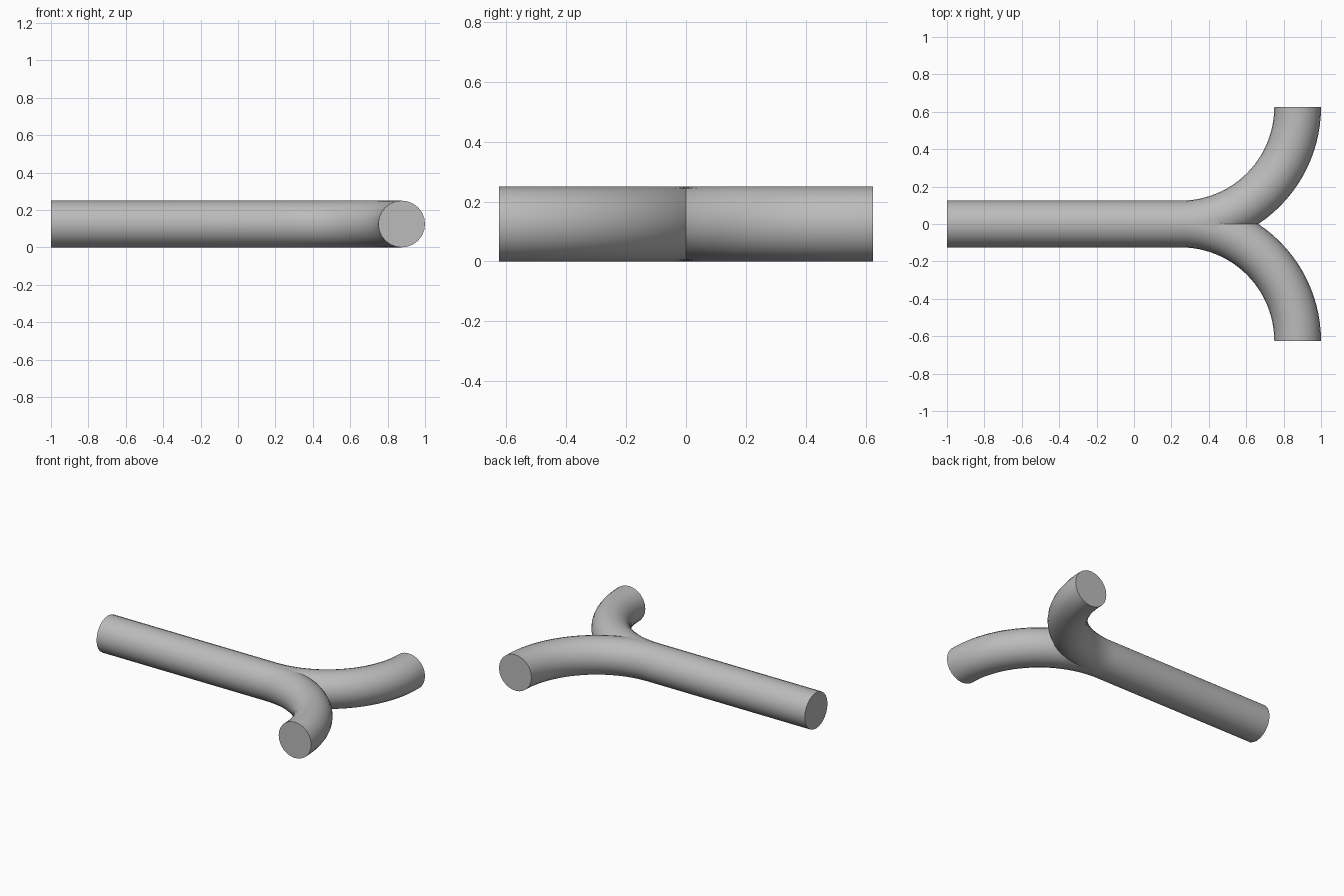
import bpy, bmesh, math
from mathutils import Matrix, Vector

cube = bpy.data.objects.get("Cube")
if cube:
    bpy.data.objects.remove(cube, do_unlink=True)

RADIUS = 0.125      # pipe radius
BEND = 0.625        # bend radius of each branch
START, FORK = -1.0, 0.25
SIDES, STEPS = 24, 24

grey = bpy.data.materials.new("pipe grey")
grey.use_nodes = True
colour = (0.5, 0.5, 0.5, 1)
grey.diffuse_color = colour
grey.node_tree.nodes["Principled BSDF"].inputs["Base Color"].default_value = colour

# Path frames: straight stem, then a quarter bend towards +y
frames = [(Vector((START, 0, RADIUS)), 0.0)]
for i in range(STEPS + 1):
    a = math.pi / 2 * i / STEPS
    frames.append((Vector((FORK + BEND * math.sin(a), BEND * (1 - math.cos(a)), RADIUS)), a))

# Sweep a round section along the path
bm = bmesh.new()
rings = []
for centre, angle in frames:
    turn = Matrix.Rotation(angle, 3, 'Z')
    ring = []
    for k in range(SIDES):
        t = math.tau * k / SIDES
        ring.append(bm.verts.new(centre + turn @ Vector((0, RADIUS * math.cos(t), RADIUS * math.sin(t)))))
    rings.append(ring)
for a, b in zip(rings, rings[1:]):
    for k in range(SIDES):
        n = (k + 1) % SIDES
        bm.faces.new((a[k], a[n], b[n], b[k]))
bm.faces.new(rings[0])
bm.faces.new(rings[-1])

# Keep the +y half, so the mirrored halves meet in a clean crotch seam
bmesh.ops.bisect_plane(bm, geom=bm.verts[:] + bm.edges[:] + bm.faces[:], dist=1e-5,
                       plane_co=(0, 0, 0), plane_no=(0, 1, 0), clear_inner=True)
bmesh.ops.recalc_face_normals(bm, faces=bm.faces)
if max(bm.faces, key=lambda f: f.calc_center_median().y).normal.y < 0:
    bmesh.ops.reverse_faces(bm, faces=bm.faces)

mesh = bpy.data.meshes.new("forked_pipe")
bm.to_mesh(mesh)
bm.free()
mesh.materials.append(grey)
pipe = bpy.data.objects.new("forked_pipe", mesh)
bpy.context.collection.objects.link(pipe)

mirror = pipe.modifiers.new("Mirror", 'MIRROR')
mirror.use_axis = (False, True, False)
mirror.use_clip = True
mirror.merge_threshold = 0.0005

# Smooth walls, sharp end caps and crotch
bpy.ops.object.select_all(action='DESELECT')
pipe.select_set(True)
bpy.context.view_layer.objects.active = pipe
bpy.ops.object.modifier_apply(modifier="Mirror")
bpy.ops.object.shade_smooth_by_angle(angle=math.radians(30))
